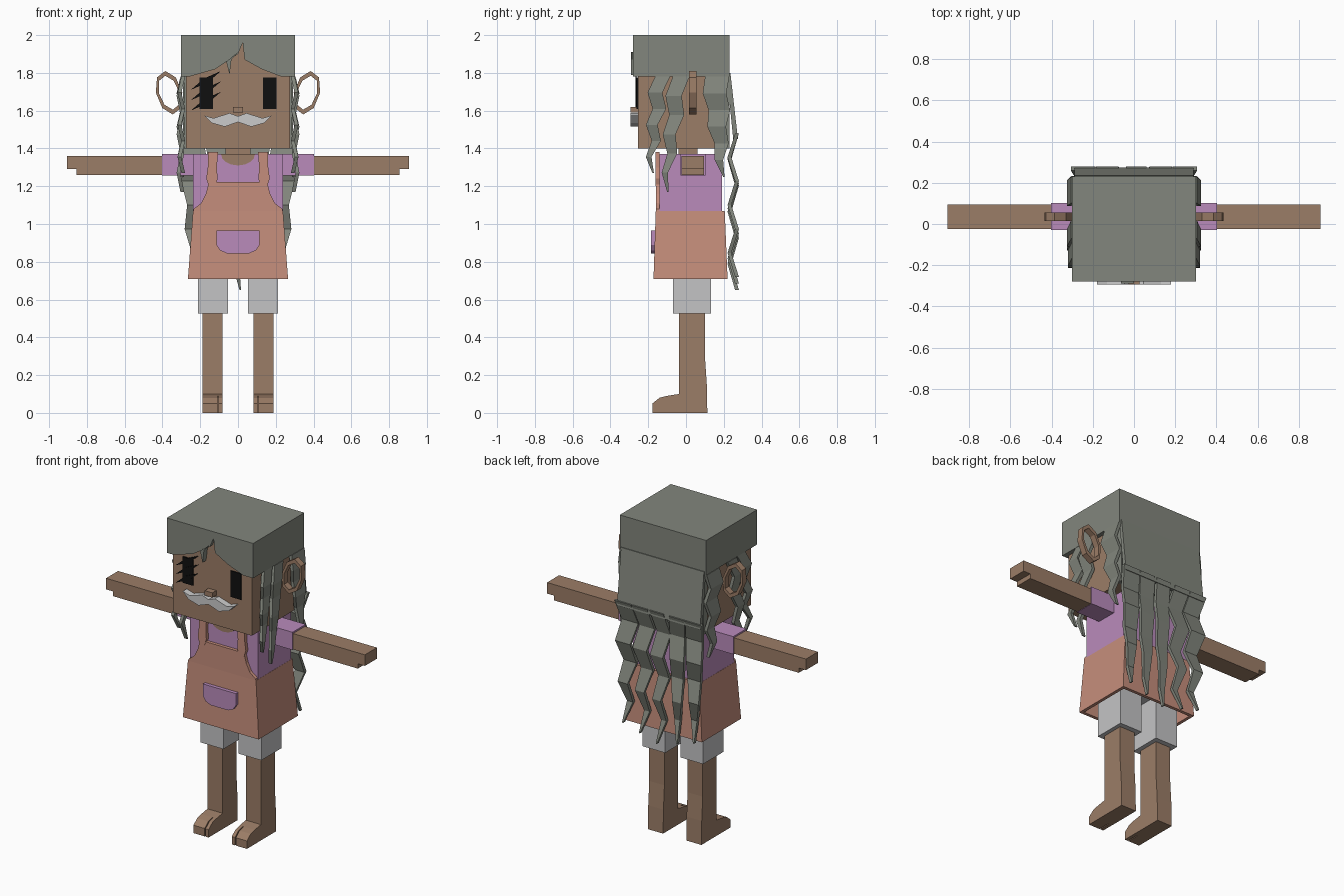
import bpy
import bmesh
from math import sin, cos, pi

cube = bpy.data.objects.get("Cube")
if cube:
    bpy.data.objects.remove(cube, do_unlink=True)


def material(name, red, green, blue):
    mat = bpy.data.materials.new(name)
    mat.use_nodes = True
    mat.diffuse_color = (red, green, blue, 1)
    shader = mat.node_tree.nodes["Principled BSDF"]
    shader.inputs["Base Color"].default_value = mat.diffuse_color
    return mat


HAIR = material("grey green hair", .225, .24, .205)
SKIN = material("brown skin", .33, .205, .135)
PINK = material("lilac shirt", .49, .26, .5)
DRESS = material("salmon dress", .56, .27, .2)
SHORTS = material("light grey cloth", .55, .55, .56)
WHITE = material("pale moustache", .6, .6, .6)
BLACK = material("black eyes", .005, .005, .005)

# Body landmarks: heights, then depths, then the half width of the head
CROWN, BROW, CHIN, SHOULDER, WAIST, HEM, KNEE = 2, 1.78, 1.4, 1.37, 1.07, .71, .525
FACE, NAPE, CHEST, SPINE = -.255, .23, -.14, .19
CHEEK = .275
SIDES = {"left": 1, "right": -1}


def loft(name, rings, mat, closed=False):
    """Skin a row of equal-length vertex rings, capped unless closed into a loop."""
    bm = bmesh.new()
    rows = [[bm.verts.new(point) for point in ring] for ring in rings]
    following = rows[1:] + rows[:1] if closed else rows[1:]
    for row, after in zip(rows, following):
        for i in range(len(row)):
            bm.faces.new((row[i - 1], row[i], after[i], after[i - 1]))
    if not closed:
        bm.faces.new(rows[0])
        bm.faces.new(rows[-1])
    bmesh.ops.recalc_face_normals(bm, faces=bm.faces)
    mesh = bpy.data.meshes.new(name)
    bm.to_mesh(mesh)
    bm.free()
    mesh.materials.append(mat)
    bpy.context.collection.objects.link(bpy.data.objects.new(name, mesh))


def front_prism(name, outline, depth, mat, side=1):
    """Extrude an (x, z) outline from front to back."""
    loft(name, [[(side * x, y, z) for x, z in outline] for y in depth], mat)


def side_prism(name, outline, width, mat, side=1):
    """Extrude a (y, z) outline across the body."""
    loft(name, [[(side * x, y, z) for y, z in outline] for x in width], mat)


def box(name, width, depth, height, mat, side=1):
    (left, right), (low, high) = width, height
    outline = [(left, low), (right, low), (right, high), (left, high)]
    front_prism(name, outline, depth, mat, side)


def middle_box(name, half, depth, height, mat):
    box(name, (-half, half), depth, height, mat)


def mirrored(half):
    return half + [(-x, z) for x, z in reversed(half) if x]


def rectangle(half, front, back, z):
    return [(-half, front, z), (half, front, z), (half, back, z), (-half, back, z)]


def lock(name, top, tip, high, low, half, offset, bend, sway, side=0):
    """Zigzag tapering ribbon of hair; side is 0 for locks on the back."""
    rings, steps, thick = [], 6, .01
    for i in range(steps + 1):
        part = i / steps
        zigzag = cos(pi * i)
        along = top + (tip - top) * part + sway * zigzag
        out = offset + bend * zigzag
        z = high + (low - high) * part
        w = half * (1 - part ** 2) + .004
        ring = [(along - w, out - thick), (along + w, out - thick),
                (along + w, out + thick), (along - w, out + thick)]
        rings.append([(side * o, a, z) if side else (a, o, z) for a, o in ring])
    loft(name, rings, HAIR)


# Head and face
middle_box("head", CHEEK, (FACE, .2), (CHIN, 1.97), SKIN)
middle_box("neck", .065, (-.04, .06), (1.33, CHIN + .01), SKIN)
middle_box("nose", .027, (FACE - .04, FACE), (1.59, 1.62), SKIN)
moustache = [(0, 1.57), (.045, 1.587), (.13, 1.56), (.18, 1.575),
             (.14, 1.535), (.07, 1.515), (0, 1.54)]
front_prism("moustache", mirrored(moustache), (FACE - .04, FACE), WHITE)

# Three slanting lashes cross the right eye
for i in range(3):
    z = 1.6 + .055 * i
    lash = [(-.25, z), (-.16, z + .04), (-.09, z + .1), (-.18, z + .06)]
    front_prism(f"eyelash_{i}", lash, (FACE - .013, FACE - .006), BLACK)

# Cap of hair with a ragged fringe and one loose tuft
EDGE = .302
middle_box("hair_cap", EDGE, (FACE, NAPE), (BROW, CROWN), HAIR)
middle_box("hair_back", CHEEK + .01, (SPINE, NAPE), (CHIN, BROW), HAIR)
fringe = [(-EDGE, CROWN), (-EDGE, BROW), (-.26, BROW), (-.12, 1.82), (-.06, 1.86),
          (0, 1.9), (.025, 1.96), (.035, 1.87), (.125, 1.82), (.23, BROW),
          (EDGE, BROW), (EDGE, CROWN)]
front_prism("fringe", fringe, (FACE - .025, FACE), HAIR)
tuft = [(-.045, 1.79), (-.035, 1.87), (0, 1.91), (-.062, 1.86)]
front_prism("fringe_tuft", tuft, (FACE - .035, FACE), HAIR)

# Flared sheet down the back, splitting into five long locks
sheet = [(.215, 1.8), (.235, 1.8), (.275, 1.45), (.25, 1.45)]
side_prism("hair_sheet", sheet, (-.29, .29), HAIR)
for i in range(-2, 3):
    lock(f"long_lock_{i + 3}", i * .118, i * .118, 1.48, .65 + abs(i) * .035,
         .045 + abs(i) * .005, .25, .02, -.012 if i < 0 else .012)

# Bib and pocket outlines, one half each
bib = [(.238, 1.06), (.235, 1.08), (.195, 1.11), (.17, 1.16), (.157, 1.21), (.13, 1.222)]
pocket = [(.115, .965), (.115, .89), (.095, .86), (.06, .845)]

# Shirt and dress; the skirt is hollow underneath
middle_box("shirt", .237, (CHEST, SPINE), (WAIST - .02, SHOULDER), PINK)
neckline = [(.09 * cos(pi * i / 8), SHOULDER - .06 * sin(pi * i / 8)) for i in range(9)]
front_prism("neckline", neckline, (CHEST - .006, CHEST), SKIN)
loft("skirt", [rectangle(.238, -.16, .205, WAIST), rectangle(.265, -.172, .22, HEM),
               rectangle(.245, -.152, .2, HEM), rectangle(.225, CHEST, SPINE, WAIST - .03)], DRESS)
front_prism("bib", mirrored(bib), (CHEST - .02, CHEST), DRESS)
front_prism("pocket", mirrored(pocket), (-.186, -.16), PINK)
middle_box("shorts_seat", .2, (-.07, .13), (.8, 1), SHORTS)

# Outlines of the paired parts
strap = [(.12, 1.2), (.155, 1.2), (.168, 1.24), (.16, 1.3), (.16, 1.38),
         (.106, 1.38), (.112, 1.3), (.108, 1.24)]
arm = [(.39, 1.26), (.855, 1.26), (.855, 1.29), (.905, 1.29), (.905, 1.36), (.39, 1.36)]
leg = [(-.038, .55), (-.038, .1), (-.1, .09), (-.1, 0), (.113, 0),
       (.11, .15), (.1, .3), (.1, .55)]
toe = [(-.1, 0), (-.178, 0), (-.178, .05), (-.14, .08), (-.1, .09)]

for label, side in SIDES.items():
    box(f"{label}_eye", (.132, .204), (FACE - .007, FACE), (1.61, 1.775), BLACK, side)

    # Open ring ear, leaning outwards at the top
    ear = []
    for i in range(8):
        rise, reach = sin(pi * i / 4), cos(pi * i / 4)
        inner, outer = [(side * (.365 + .07 * k * reach + .02 * rise), 1.695 + .115 * k * rise)
                        for k in (.78, 1)]
        ear.append([(x, y, z) for (x, z), y in
                    ((inner, .015), (outer, .015), (outer, .055), (inner, .055))])
    loft(f"{label}_ear", ear, SKIN, closed=True)

    # Locks hanging beside the face
    lock(f"{label}_front_lock", -.14, -.19, BROW, 1.27, .036, .3, -.01, .016, side)
    lock(f"{label}_middle_lock", -.04, -.11, BROW, 1.17, .04, .305, -.01, .014, side)
    lock(f"{label}_rear_lock", .155, .19, BROW, 1.25, .06, .305, -.01, .01, side)

    # Sleeve, arm and dress strap
    box(f"{label}_sleeve", (.22, .402), (-.03, .102), (1.258, SHOULDER), PINK, side)
    front_prism(f"{label}_arm", arm, (-.025, .095), SKIN, side)
    front_prism(f"{label}_strap", strap, (CHEST - .022, CHEST), DRESS, side)

    # Shorts, leg and split-toed foot
    box(f"{label}_shorts_leg", (.053, .212), (-.07, .132), (KNEE, .85), SHORTS, side)
    side_prism(f"{label}_leg", leg, (.081, .187), SKIN, side)
    side_prism(f"{label}_big_toe", toe, (.081, .103), SKIN, side)
    side_prism(f"{label}_toes", toe, (.109, .187), SKIN, side)
